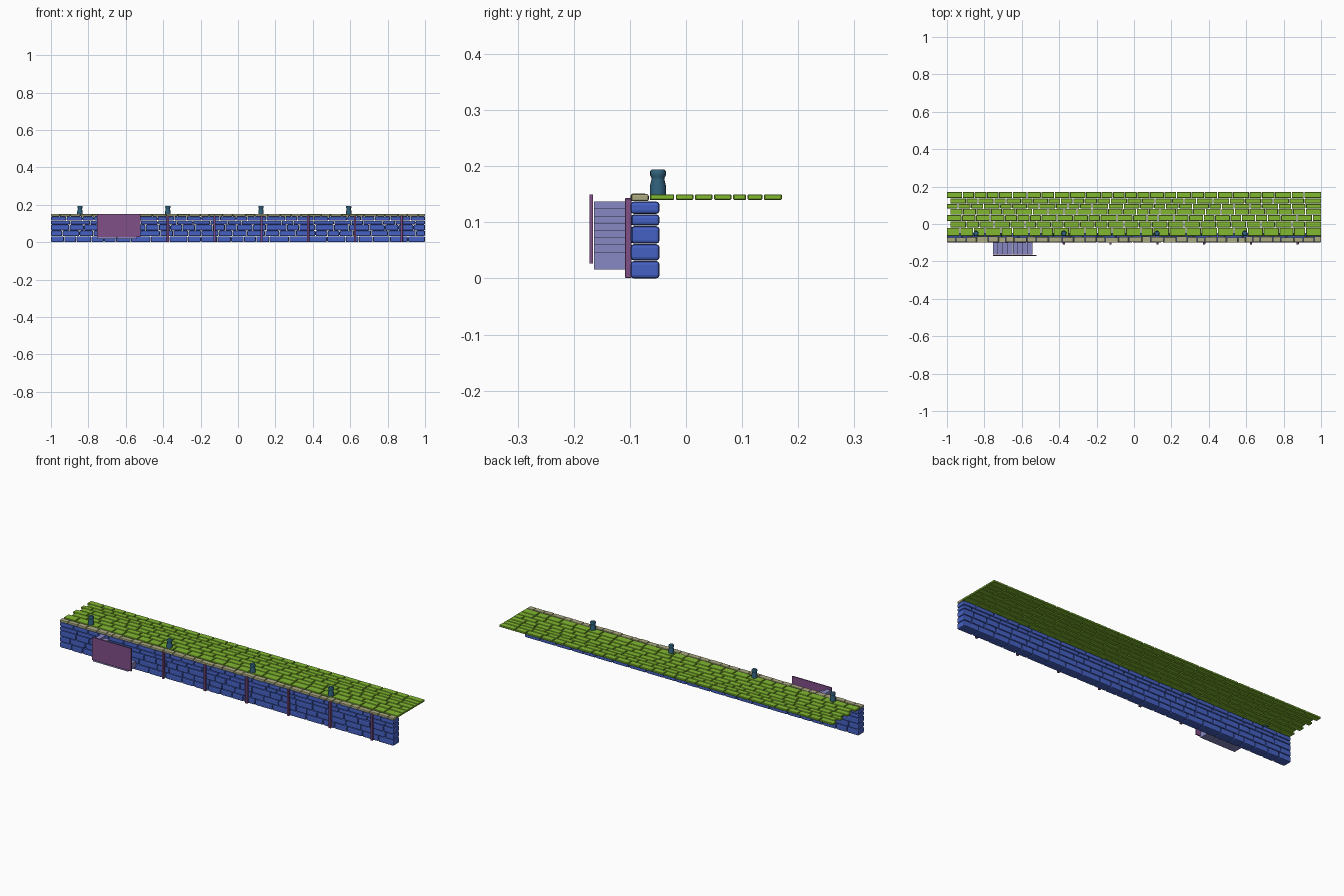
import bpy, bmesh, math, random
from mathutils import Matrix, Vector

if "Cube" in bpy.data.objects:
    bpy.data.objects.remove(bpy.data.objects["Cube"])

random.seed(4)


def material(name, rgb):
    m = bpy.data.materials.new(name)
    m.diffuse_color = (*rgb, 1)
    m.use_nodes = True
    m.node_tree.nodes["Principled BSDF"].inputs["Base Color"].default_value = m.diffuse_color
    return m


STONE = material("wall stone", (0.06, 0.12, 0.55))
CAP = material("cap stone", (0.40, 0.40, 0.22))
PAVING = material("paving", (0.22, 0.48, 0.03))
IRON = material("bollard iron", (0.03, 0.12, 0.20))
TIMBER = material("fender timber", (0.22, 0.08, 0.25))
STEP = material("step stone", (0.25, 0.25, 0.55))


def add_box(bm, x0, x1, y0, y1, z0, z1):
    c = Vector(((x0 + x1) / 2, (y0 + y1) / 2, (z0 + z1) / 2))
    s = Matrix.Diagonal((x1 - x0, y1 - y0, z1 - z0, 1))
    bmesh.ops.create_cube(bm, size=1, matrix=Matrix.Translation(c) @ s)


def make(name, bm, mat, bevel=0, segments=1):
    me = bpy.data.meshes.new(name)
    bm.to_mesh(me)
    bm.free()
    ob = bpy.data.objects.new(name, me)
    bpy.context.collection.objects.link(ob)
    me.materials.append(mat)
    if bevel:
        mod = ob.modifiers.new("bevel", "BEVEL")
        mod.width = bevel
        mod.segments = segments
    return ob


def spans(start, end, lo, hi, gap):
    """Split a row into stones of random length."""
    out, x = [], start
    while x < end:
        nxt = x + random.uniform(lo, hi)
        if end - nxt < lo * 0.6:
            nxt = end
        out.append((x, nxt - (gap if nxt < end else 0)))
        x = nxt
    return out


# Wall courses of rounded stones
courses = [(0, 0.031), (0.032, 0.061), (0.062, 0.093), (0.094, 0.114), (0.115, 0.137)]
bm = bmesh.new()
for z0, z1 in courses:
    for a, b in spans(-1, 1, 0.06, 0.11, 0.002):
        add_box(bm, a, b, -0.099 + random.uniform(0, 0.002), -0.047, z0, z1)
make("quay_wall", bm, STONE, 0.006, 2)

# Coping stones along the front edge
bm = bmesh.new()
for a, b in spans(-1, 1, 0.035, 0.075, 0.002):
    add_box(bm, a, b, -0.099 + random.uniform(0, 0.003),
            -0.069 + random.uniform(-0.003, 0.003), 0.138, 0.151 - random.uniform(0, 0.002))
make("coping", bm, CAP, 0.003, 2)

# Paving rows with a ragged left end
rows = [(-0.064, -0.021), (-0.018, 0.013), (0.016, 0.047), (0.050, 0.081),
        (0.084, 0.107), (0.110, 0.136), (0.139, 0.171)]
bm = bmesh.new()
for i, (y0, y1) in enumerate(rows):
    start = -1 if i % 2 == 0 else -0.982
    for a, b in spans(start, 1, 0.06, 0.09, 0.004):
        add_box(bm, a, b, y0, y1, 0.140, 0.150)
make("paving", bm, PAVING, 0.0015, 1)

# Bollards turned from a profile
profile = [(0, 0.140), (0.0145, 0.140), (0.0145, 0.164), (0.0115, 0.176),
           (0.0115, 0.179), (0.0140, 0.184), (0.0140, 0.191), (0.0115, 0.194), (0, 0.194)]
N = 16
for i, x in enumerate((-0.845, -0.375, 0.123, 0.592)):
    bm = bmesh.new()
    vs = [bm.verts.new((r, 0, z)) for r, z in profile]
    es = [bm.edges.new(p) for p in zip(vs, vs[1:])]
    bmesh.ops.spin(bm, geom=vs + es, cent=(0, 0, 0), axis=(0, 0, 1),
                   angle=2 * math.pi, steps=N, use_merge=False)
    bmesh.ops.remove_doubles(bm, verts=bm.verts, dist=0.0002)
    bmesh.ops.recalc_face_normals(bm, faces=bm.faces)
    bmesh.ops.translate(bm, verts=bm.verts, vec=(x, -0.050, 0))
    for f in bm.faces:
        f.smooth = abs(f.normal.z) < 0.9
    make(f"bollard_{i + 1}", bm, IRON)

# Vertical fender posts
bm = bmesh.new()
for i in range(6):
    x = -0.375 + 0.25 * i
    add_box(bm, x - 0.006, x + 0.006, -0.109, -0.097, 0.001, 0.143)
make("fender_posts", bm, TIMBER, 0.001)

# Steps going down towards +x, against the wall
bm = bmesh.new()
for i in range(8):
    x = -0.753 + 0.0262 * i
    add_box(bm, x, x + 0.0258, -0.164, -0.098, 0.016, 0.137 - 0.0128 * i)
make("steps", bm, STEP)

# Timber screen outside the steps
bm = bmesh.new()
add_box(bm, -0.753, -0.520, -0.172, -0.166, 0.027, 0.150)
make("step_screen", bm, TIMBER)
